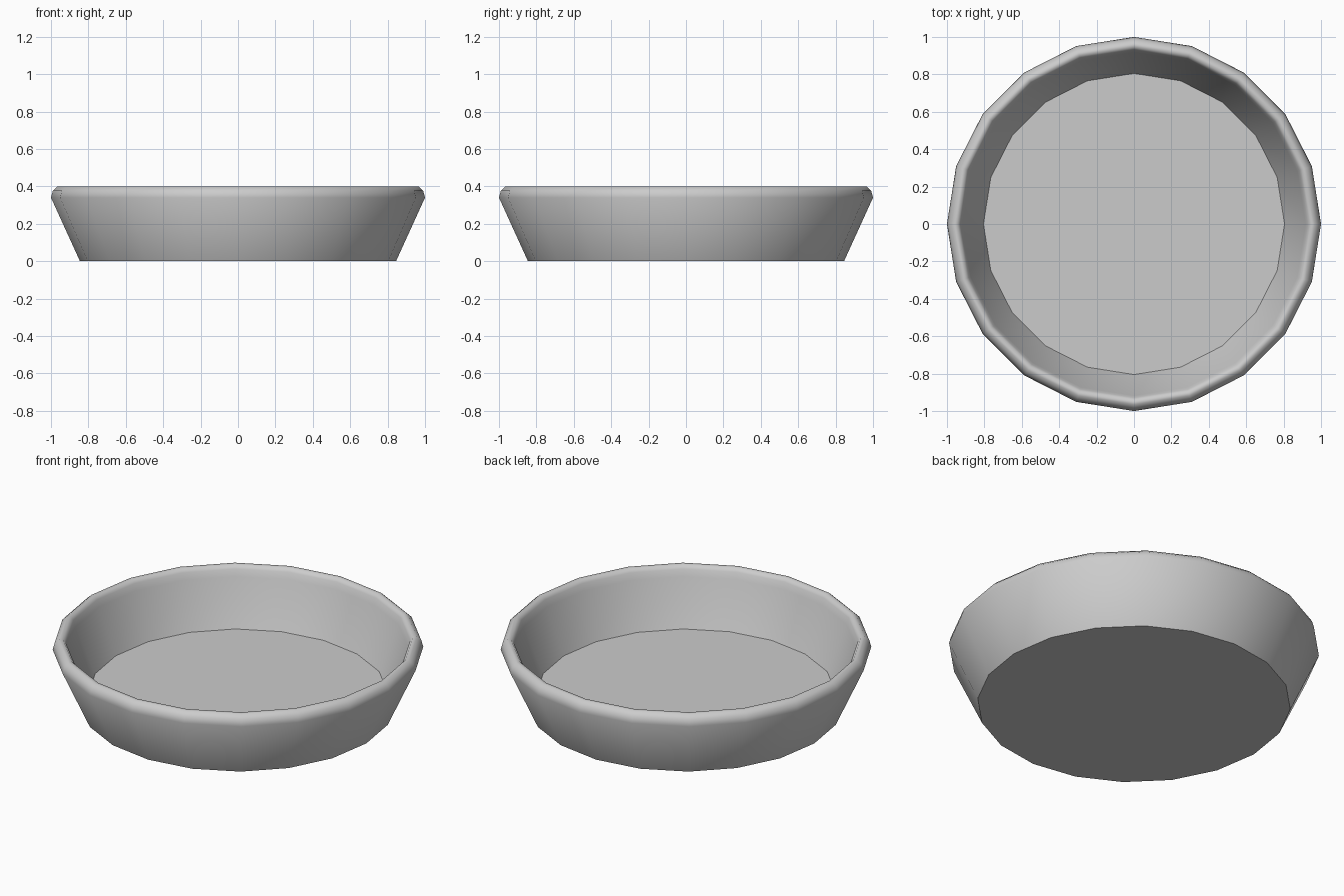
import bpy
import bmesh
import math

cube = bpy.data.objects.get("Cube")
if cube:
    bpy.data.objects.remove(cube, do_unlink=True)

SIDES = 20

# Dish wall as (radius, height): base, flared outside, rounded rim, inside, floor
PROFILE = [(0.845, 0), (1.0, 0.34), (0.99, 0.377), (0.965, 0.4), (0.945, 0.4),
           (0.929, 0.38), (0.918, 0.34), (0.805, 0.08)]

# Plain grey material
grey = bpy.data.materials.new("light grey")
grey.use_nodes = True
colour = (0.6, 0.6, 0.6, 1)
grey.diffuse_color = colour
grey.node_tree.nodes["Principled BSDF"].inputs["Base Color"].default_value = colour

# Turn the profile around the upright axis
bm = bmesh.new()
rings = []
for radius, height in PROFILE:
    angles = [2 * math.pi * i / SIDES for i in range(SIDES)]
    rings.append([bm.verts.new((radius * math.cos(a), radius * math.sin(a), height))
                  for a in angles])
for low, high in zip(rings, rings[1:]):
    for i in range(SIDES):
        j = (i + 1) % SIDES
        bm.faces.new((low[i], low[j], high[j], high[i]))

# Flat underside and inner floor
bm.faces.new(rings[0][::-1])
bm.faces.new(rings[-1])
bmesh.ops.recalc_face_normals(bm, faces=bm.faces)

mesh = bpy.data.meshes.new("dish")
bm.to_mesh(mesh)
bm.free()
mesh.materials.append(grey)
dish = bpy.data.objects.new("dish", mesh)
bpy.context.collection.objects.link(dish)

# Smooth walls and rim, crisp edges around the floor and base
bpy.ops.object.select_all(action="DESELECT")
dish.select_set(True)
bpy.context.view_layer.objects.active = dish
bpy.ops.object.shade_smooth_by_angle(angle=math.radians(60))
